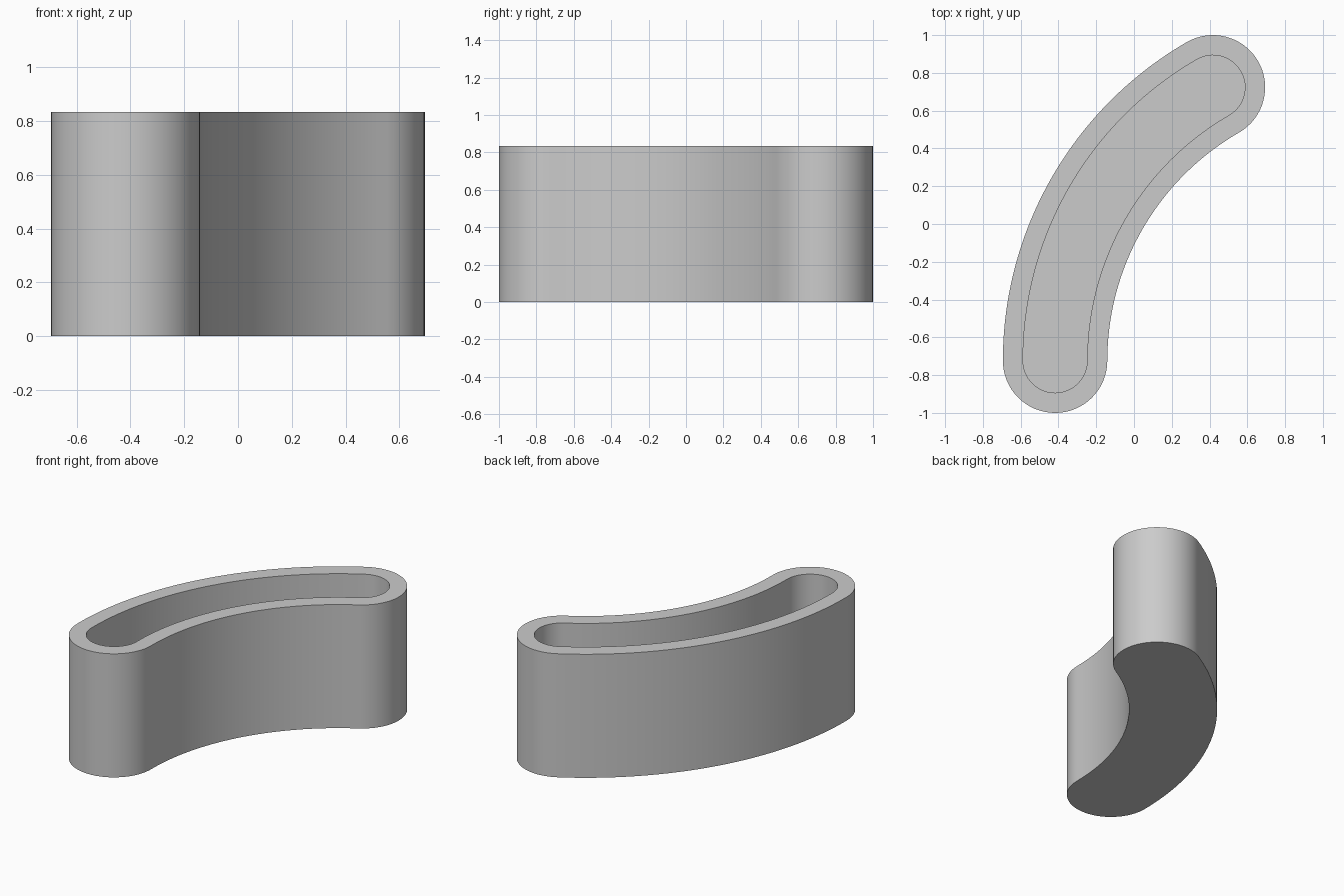
import bpy, bmesh, math

if "Cube" in bpy.data.objects:
    bpy.data.objects.remove(bpy.data.objects["Cube"])

R = 1.671          # radius of the curved centre line
SWEEP = math.radians(60)
CX, CY = R * 0.75, -R * math.sin(SWEEP) / 2   # centre of the curve
OUTER, INNER = 0.2765, 0.17                   # half widths of the outside and the slot
HEIGHT, FLOOR = 0.833, 0.107


def arc(cx, cy, r, a0, a1, n):
    return [(cx + r * math.cos(a0 + (a1 - a0) * i / n),
             cy + r * math.sin(a0 + (a1 - a0) * i / n)) for i in range(n + 1)]


def bent_slot(half):
    """Outline of a curved slot with round ends, counter-clockwise."""
    pi, end = math.pi, math.pi - SWEEP
    ex, ey = CX + R * math.cos(end), CY + R * math.sin(end)
    pts = arc(CX, CY, R + half, end, pi, 40)[:-1]
    pts += arc(CX - R, CY, half, pi, 2 * pi, 32)[:-1]
    pts += arc(CX, CY, R - half, pi, end, 40)[:-1]
    pts += arc(ex, ey, half, end - pi, end, 32)[:-1]
    return pts


bm = bmesh.new()


def ring(half, z):
    return [bm.verts.new((x, y, z)) for x, y in bent_slot(half)]


# outside wall, rim and inside wall, then the underside and the tray floor
rings = [ring(OUTER, 0), ring(OUTER, HEIGHT), ring(INNER, HEIGHT), ring(INNER, FLOOR)]
n = len(rings[0])
for lo, hi in zip(rings, rings[1:]):
    for i in range(n):
        j = (i + 1) % n
        bm.faces.new((lo[i], lo[j], hi[j], hi[i]))
bm.faces.new(rings[0][::-1])
bm.faces.new(rings[-1])

mesh = bpy.data.meshes.new("curved_tray")
bm.to_mesh(mesh)
bm.free()
tray = bpy.data.objects.new("curved_tray", mesh)
bpy.context.collection.objects.link(tray)

grey = bpy.data.materials.new("light_grey")
grey.diffuse_color = (0.6, 0.6, 0.6, 1)
grey.use_nodes = True
grey.node_tree.nodes["Principled BSDF"].inputs["Base Color"].default_value = grey.diffuse_color
mesh.materials.append(grey)

bpy.context.view_layer.objects.active = tray
tray.select_set(True)
bpy.ops.object.shade_smooth_by_angle(angle=math.radians(30))
